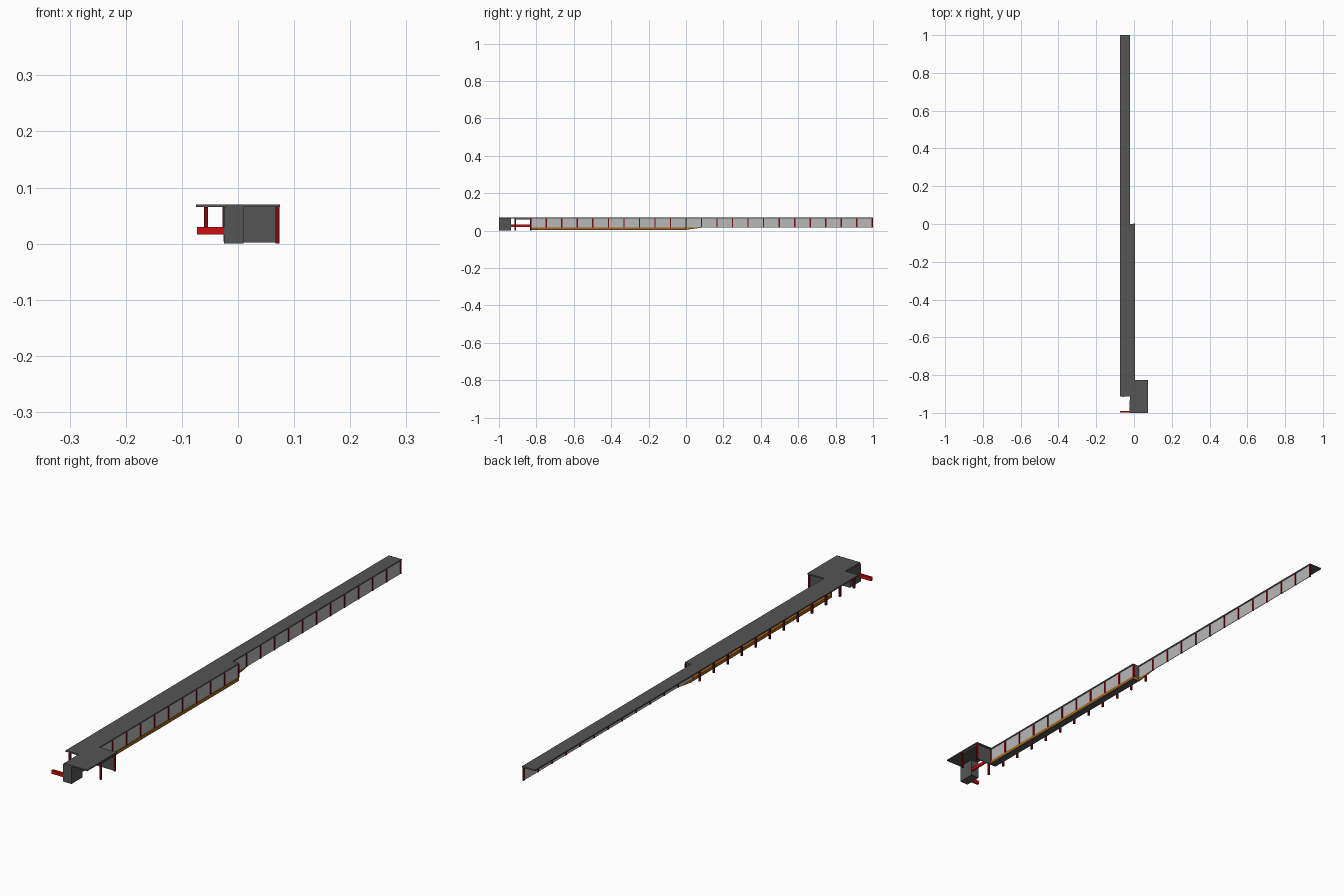
import bpy, bmesh

if "Cube" in bpy.data.objects:
    bpy.data.objects.remove(bpy.data.objects["Cube"])


def material(name, rgb):
    m = bpy.data.materials.new(name)
    m.diffuse_color = (*rgb, 1)
    m.use_nodes = True
    m.node_tree.nodes["Principled BSDF"].inputs["Base Color"].default_value = m.diffuse_color
    return m


GREY = material("dark grey", (0.09, 0.09, 0.09))
PALE = material("light grey", (0.48, 0.48, 0.48))
RED = material("bright red", (0.62, 0.004, 0.004))
MAROON = material("dark red", (0.20, 0.003, 0.006))
BROWN = material("orange brown", (0.38, 0.13, 0.008))


def prism(name, pts, x0, x1, mat):
    """Extrude a (y, z) outline from x0 to x1."""
    bm = bmesh.new()
    a = [bm.verts.new((x0, y, z)) for y, z in pts]
    b = [bm.verts.new((x1, y, z)) for y, z in pts]
    bm.faces.new(a)
    bm.faces.new(b[::-1])
    n = len(pts)
    for i in range(n):
        j = (i + 1) % n
        bm.faces.new((a[i], b[i], b[j], a[j]))
    bmesh.ops.recalc_face_normals(bm, faces=bm.faces)
    me = bpy.data.meshes.new(name)
    bm.to_mesh(me)
    bm.free()
    me.materials.append(mat)
    ob = bpy.data.objects.new(name, me)
    bpy.context.collection.objects.link(ob)
    return ob


def box(name, x, y, z, mat):
    return prism(name, [(y[0], z[0]), (y[1], z[0]), (y[1], z[1]), (y[0], z[1])], x[0], x[1], mat)


def post(name, x, y, z0, size=0.0065):
    h = size / 2
    box(name, (x - h, x + h), (y - h, y + h), (z0, EAVE), MAROON)


EAVE, TOP, SILL = 0.065, 0.07, 0.016
STEP = 0.083
START = -0.83

# flat roof in three joined strips
box("main_roof", (-0.075, -0.021), (-0.913, 1.0), (EAVE, TOP), GREY)
box("wide_roof", (-0.021, 0.005), (START, 0.0), (EAVE, TOP), GREY)
box("entrance_roof", (-0.021, 0.075), (-1.0, -0.825), (EAVE, TOP), GREY)

# long side panels
box("front_panel", (0.0005, 0.0025), (START, 0.0), (SILL, EAVE), PALE)
box("back_panel", (-0.0255, -0.0235), (0.0, 0.996), (SILL, EAVE), PALE)
box("step_wall", (-0.025, 0.004), (-0.003, 0.0), (SILL, EAVE), GREY)

# posts along the panels and the open side
for k in range(23):
    y = min(START + STEP * k, 0.9965)
    post("wall_post", 0.0015 if k <= 10 else -0.0245, y, SILL)
for k in range(-1, 11):
    post("open_side_post", -0.057, START + STEP * k, SILL)

# floor edge, underside and tapered tail
box("floor_slab", (-0.024, 0.005), (START, 0.0), (0.006, SILL), BROWN)
box("floor_underside", (-0.024, 0.005), (START, 0.0), (0.004, 0.006), GREY)
prism("floor_taper", [(0, 0.004), (0.08, SILL - 0.001), (0.08, SILL), (0, SILL)],
      -0.0255, -0.0215, BROWN)

# entrance block, cross wall, posts and beam
box("entrance_block", (-0.025, 0.01), (-1.0, -0.935), (0, EAVE), GREY)
box("cross_wall", (-0.021, 0.07), (START - 0.003, START), (0.002, EAVE), GREY)
post("entrance_post", 0.0705, -0.913, 0)
post("entrance_post", 0.0705, START, 0)
box("entrance_beam", (0.069, 0.072), (-0.913, START), (0.058, EAVE), GREY)

# red barriers
box("front_barrier", (-0.073, -0.022), (-0.999, -0.991), (SILL, 0.03), RED)
box("side_barrier", (0.002, 0.008), (-0.935, START), (0.019, 0.031), RED)
